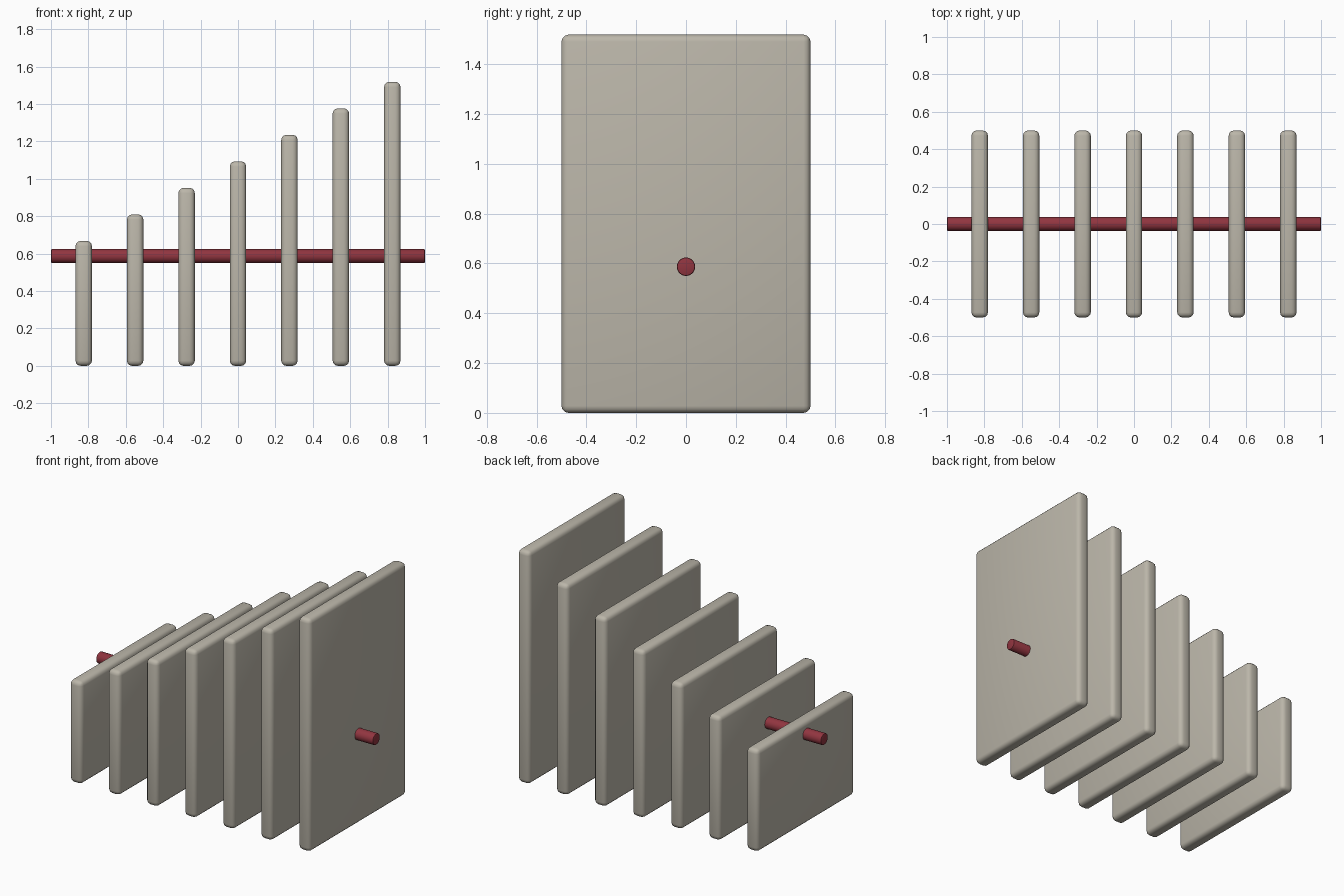
import bpy, math

if "Cube" in bpy.data.objects:
    bpy.data.objects.remove(bpy.data.objects["Cube"])

COUNT, SPACING = 7, 0.275
THICK, DEPTH = 0.088, 1.0
ROD_Z, ROD_R = 0.587, 0.037


def material(name, rgb):
    m = bpy.data.materials.new(name)
    m.diffuse_color = (*rgb, 1)
    m.use_nodes = True
    m.node_tree.nodes["Principled BSDF"].inputs["Base Color"].default_value = m.diffuse_color
    return m


def finish(obj, name, mat, width, segments):
    """Name, colour, round the edges and smooth."""
    obj.name = name
    obj.data.materials.append(mat)
    bpy.ops.object.transform_apply(location=False, rotation=True, scale=True)
    bev = obj.modifiers.new("rounded_edges", 'BEVEL')
    bev.width = width
    bev.segments = segments
    bev.limit_method = 'ANGLE'
    bev.angle_limit = math.radians(40)
    bpy.ops.object.modifier_apply(modifier=bev.name)
    bpy.ops.object.shade_smooth_by_angle(angle=math.radians(35))


stone = material("stone", (0.50, 0.47, 0.40))
red = material("red", (0.28, 0.035, 0.05))

# row of upright slabs, growing evenly from left to right
for i in range(COUNT):
    height = 0.668 + i * 0.1418
    x = (i - (COUNT - 1) / 2) * SPACING
    bpy.ops.mesh.primitive_cube_add(size=1, location=(x, 0, height / 2))
    slab = bpy.context.object
    slab.scale = (THICK, DEPTH, height)
    finish(slab, f"slab_{i + 1}", stone, 0.028, 3)

# rod threaded through all the slabs
bpy.ops.mesh.primitive_cylinder_add(vertices=24, radius=ROD_R, depth=2.0,
                                    location=(0, 0, ROD_Z),
                                    rotation=(0, math.pi / 2, 0))
finish(bpy.context.object, "rod", red, 0.006, 2)
